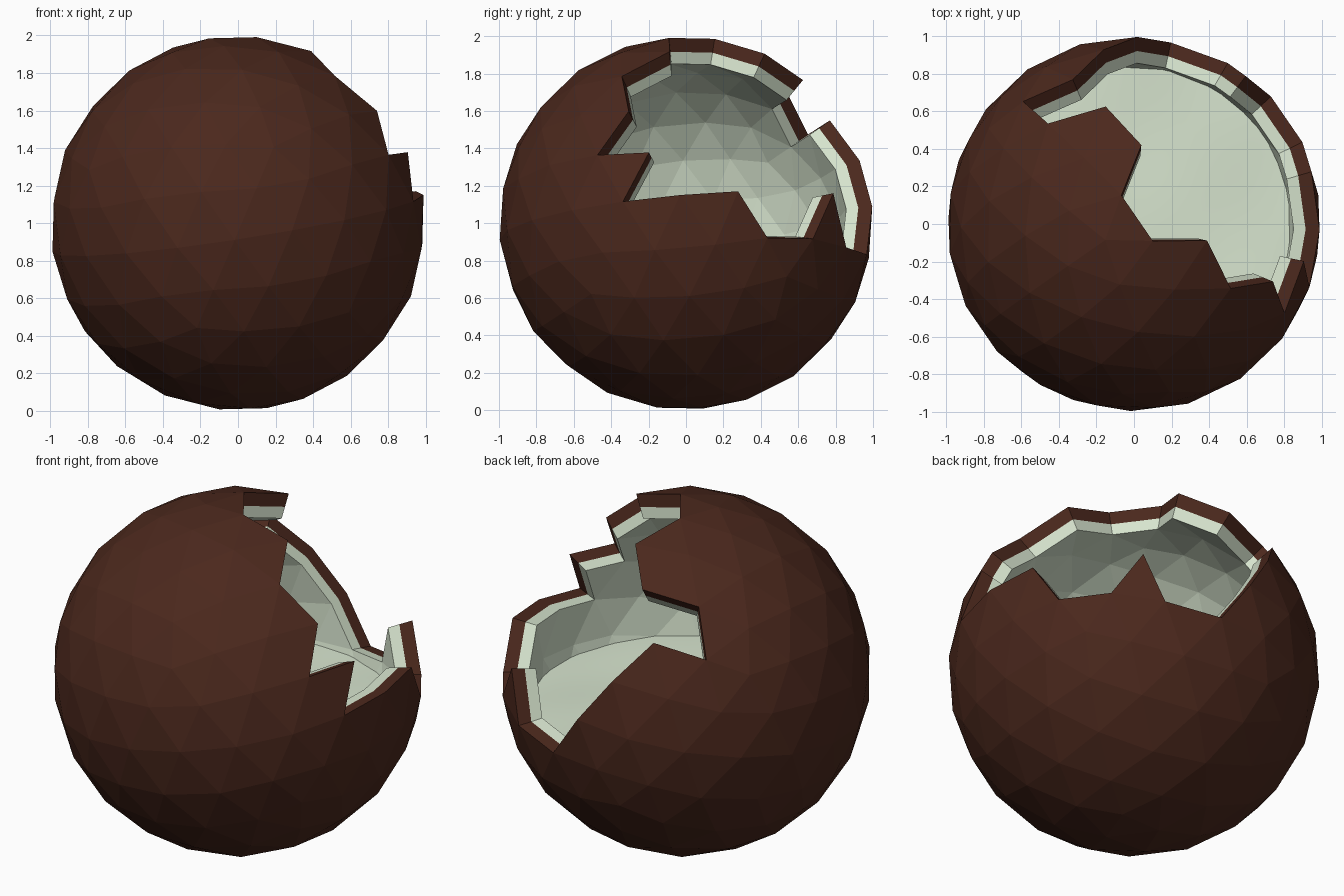
import bpy, bmesh, math
from mathutils import Vector, Matrix, kdtree

if "Cube" in bpy.data.objects:
    bpy.data.objects.remove(bpy.data.objects["Cube"])

CENTRE = Vector((0, 0, 1))

# Jagged edge of the opening, as points on the unit sphere
HOLE = [Vector(p).normalized() for p in [
    (.05, .40, .915), (-.05, .12, .99), (.10, -.09, .99), (.39, -.09, .915),
    (.505, -.35, .79), (.75, -.28, .60), (.81, -.46, .355), (.91, -.19, .363),
    (.935, -.34, .096), (.99, -.03, .14), (.948, .275, .16), (.90, .43, -.07),
    (.75, .66, -.07), (.60, .78, .165), (.49, .865, -.115), (.20, .97, -.14),
    (.02, .995, .10), (-.147, .936, .32), (-.335, .755, .567),
    (-.596, .658, .46), (-.46, .53, .71), (-.147, .62, .77)]]
AXIS = sum(HOLE, Vector()).normalized()


def material(name, rgb):
    m = bpy.data.materials.new(name)
    m.diffuse_color = (*rgb, 1)
    m.use_nodes = True
    m.node_tree.nodes["Principled BSDF"].inputs["Base Color"].default_value = m.diffuse_color
    return m


def add_object(name, bm, mat):
    me = bpy.data.meshes.new(name)
    bm.to_mesh(me)
    bm.free()
    me.materials.append(mat)
    ob = bpy.data.objects.new(name, me)
    bpy.context.collection.objects.link(ob)
    return ob


def frame(a, b):
    n = a.cross(b).normalized()
    return Matrix((a, n, n.cross(a))).transposed()


def fit_rotation(points):
    """Turn the sphere so that its vertices fall on the hole's corners."""
    kd = kdtree.KDTree(len(points))
    for i, p in enumerate(points):
        kd.insert(p, i)
    kd.balance()
    best, best_rot = 1e9, Matrix.Identity(3)
    for k in range(0, len(HOLE), 2):
        pa, pb = HOLE[k], HOLE[(k + 7) % len(HOLE)]
        target, gap = frame(pa, pb), (pa - pb).length
        for a in points:
            for b in points:
                if a is b or abs((a - b).length - gap) > .04:
                    continue
                rot = target @ frame(a, b).transposed()
                inv, score = rot.transposed(), 0
                for h in HOLE:
                    score += kd.find(inv @ h)[2] ** 2
                    if score > best:
                        break
                if score < best:
                    best, best_rot = score, rot
    return best_rot


def in_hole(n):
    """Winding test around direction n."""
    if n.dot(AXIS) < 0.05:
        return False
    total = 0
    for p, q in zip(HOLE, HOLE[1:] + HOLE[:1]):
        u, v = p - n * p.dot(n), q - n * q.dot(n)
        total += math.atan2(n.dot(u.cross(v)), u.dot(v))
    return abs(total) > math.pi


# Low-poly sphere with the broken-out triangles removed
base = bmesh.new()
bmesh.ops.create_icosphere(base, subdivisions=3, radius=1)
rot = fit_rotation([v.co.normalized() for v in base.verts])
for v in base.verts:
    v.co = rot @ v.co
gone = [f for f in base.faces if in_hole(f.calc_center_median().normalized())]
bmesh.ops.delete(base, geom=gone, context='FACES')


def shell(name, r_out, r_in, mat):
    """Closed layer between two radii, with radial walls at the opening."""
    base.verts.index_update()
    bm = bmesh.new()
    outer = [bm.verts.new(CENTRE + v.co * r_out) for v in base.verts]
    inner = [bm.verts.new(CENTRE + v.co * r_in) for v in base.verts]
    for f in base.faces:
        ids = [v.index for v in f.verts]
        bm.faces.new([outer[i] for i in ids])
        bm.faces.new([inner[i] for i in reversed(ids)])
    for e in base.edges:
        if e.is_boundary:
            loop = e.link_loops[0]
            a, b = loop.vert.index, loop.link_loop_next.vert.index
            bm.faces.new((outer[b], outer[a], inner[a], inner[b]))
    return add_object(name, bm, mat)


brown = material("brown_husk", (.07, .021, .012))
white = material("pale_flesh", (.68, .78, .62))

shell("outer_husk", 1.0, .925, brown)
shell("inner_flesh", .925, .86, white)
base.free()

# Gently rippled liquid surface: a square grid mapped onto a disc
liquid = bmesh.new()
bmesh.ops.create_grid(liquid, x_segments=24, y_segments=24, size=1)
for v in liquid.verts:
    x, y = v.co.x, v.co.y
    px = .855 * x * math.sqrt(1 - y * y / 2)
    py = .855 * y * math.sqrt(1 - x * x / 2)
    v.co = (px, py, .82 + .006 * math.sin(7 * px + 1) * math.cos(6 * py))
for f in liquid.faces:
    f.smooth = True
add_object("liquid_surface", liquid, white)
